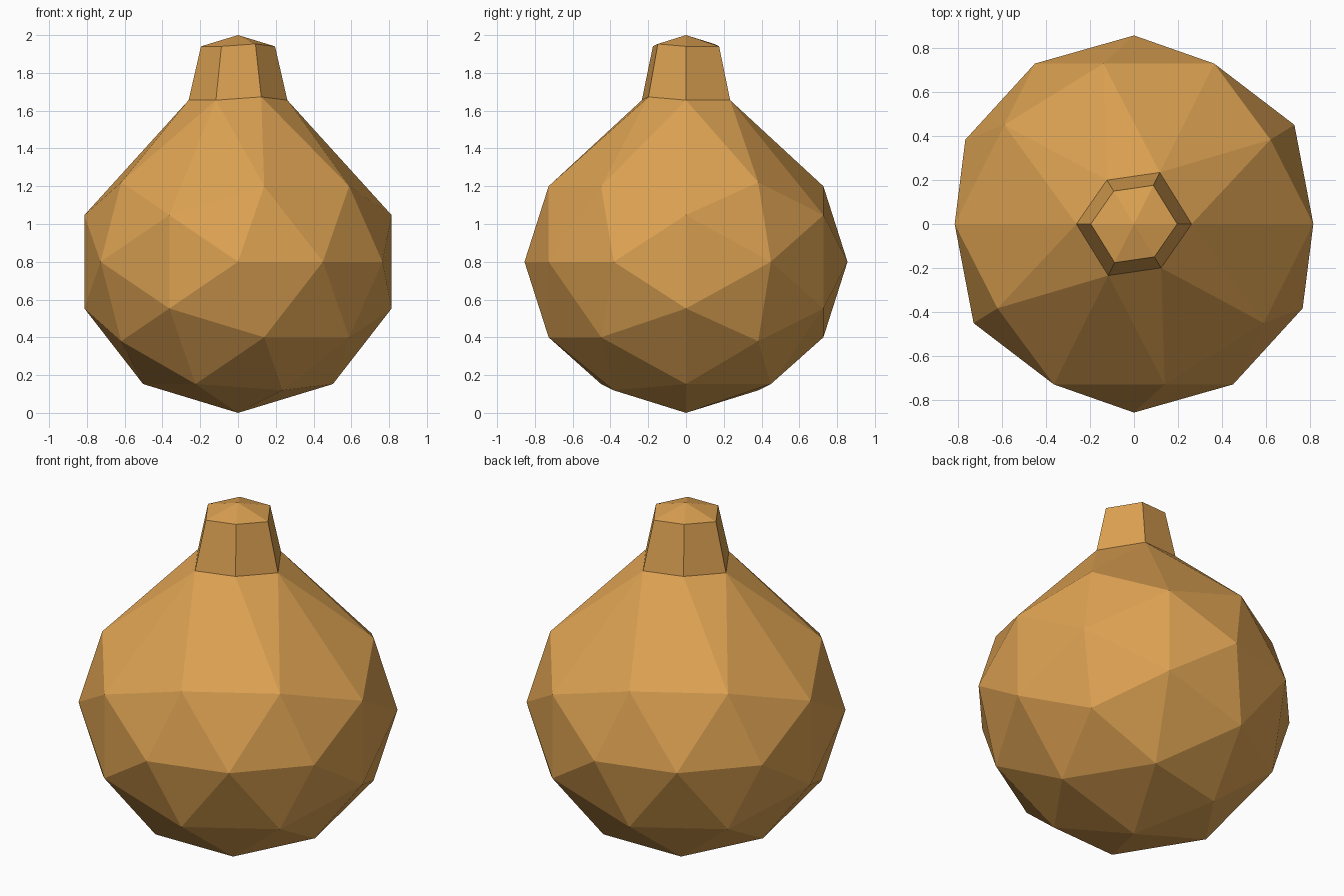
import bpy
import bmesh
from math import radians
from mathutils import Matrix, Vector

default = bpy.data.objects.get("Cube")
if default:
    bpy.data.objects.remove(default, do_unlink=True)

RADIUS, HALF_HEIGHT = 0.855, 0.8


def make_material(name, color):
    mat = bpy.data.materials.new(name)
    mat.use_nodes = True
    mat.diffuse_color = color
    bsdf = next(n for n in mat.node_tree.nodes if n.type == "BSDF_PRINCIPLED")
    bsdf.inputs["Base Color"].default_value = color
    bsdf.inputs["Roughness"].default_value = 0.8
    return mat


def shape_cap(verts, apex, factor, height):
    """Shrink a cap about its apex and lift the apex to the given height."""
    tip = apex.co.copy()
    for v in verts:
        v.co = (v.co - tip) * factor + Vector((0, 0, height))


# Faceted round body, lying on its side and slightly flattened
bm = bmesh.new()
bmesh.ops.create_icosphere(bm, subdivisions=2, radius=1.0)
bm.transform(Matrix.Translation((0, 0, HALF_HEIGHT))
             @ Matrix.Diagonal((RADIUS, RADIUS, HALF_HEIGHT, 1))
             @ Matrix.Rotation(radians(90), 4, "X"))

# Shoulders: the six top faces are narrowed and raised
apex = max(bm.verts, key=lambda v: v.co.z)
cap = list(apex.link_faces)
shape_cap({v for f in cap for v in f.verts}, apex, 0.52, 1.735)

# Tapered neck: the same faces extruded up
result = bmesh.ops.extrude_face_region(bm, geom=cap)
new_verts = [g for g in result["geom"] if isinstance(g, bmesh.types.BMVert)]
old_faces = [f for f in cap if f.is_valid]
if old_faces:
    bmesh.ops.delete(bm, geom=old_faces, context="FACES")
new_verts = [v for v in new_verts if v.is_valid]
shape_cap(new_verts, max(new_verts, key=lambda v: v.co.z), 0.75, 2.0)
bmesh.ops.recalc_face_normals(bm, faces=bm.faces[:])

mesh = bpy.data.meshes.new("round_body_with_neck")
bm.to_mesh(mesh)
bm.free()
mesh.materials.append(make_material("golden_tan", (0.72, 0.36, 0.085, 1)))
body = bpy.data.objects.new("round_body_with_neck", mesh)
bpy.context.collection.objects.link(body)
